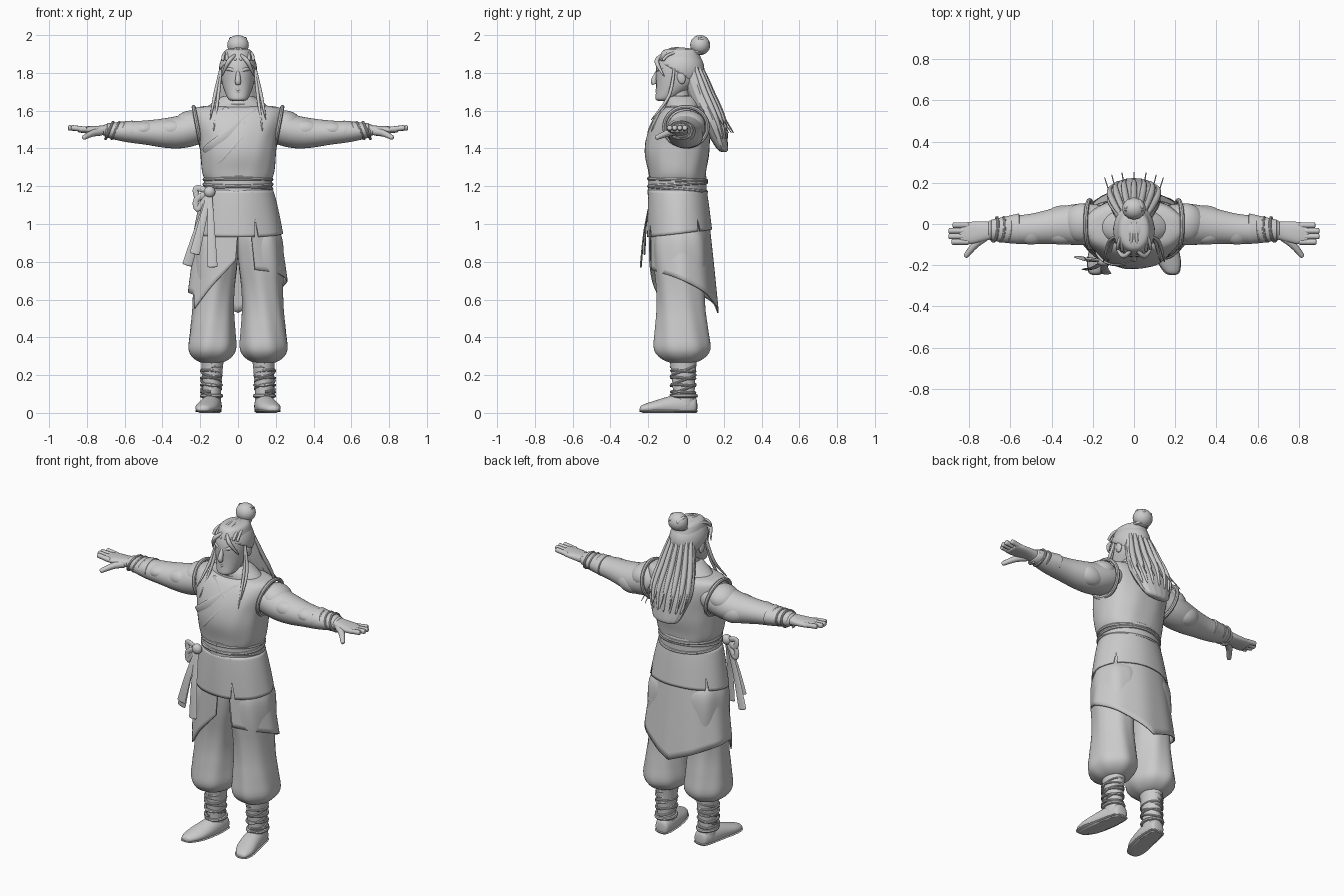
import bpy, bmesh
from math import sin, cos, pi, radians, copysign
from mathutils import Vector, Matrix, Euler

cube = bpy.data.objects.get("Cube")
if cube:
    bpy.data.objects.remove(cube)

GREY = (.6, .6, .6, 1)
clay = bpy.data.materials.new("plain_grey")
clay.use_nodes = True
clay.diffuse_color = GREY
clay.node_tree.nodes["Principled BSDF"].inputs["Base Color"].default_value = GREY

RIGHTWARD, FORWARD, UP = Vector((1, 0, 0)), Vector((0, -1, 0)), Vector((0, 0, 1))


def finish(name, mesh_builder, mirror=False, thickness=None):
    bmesh.ops.recalc_face_normals(mesh_builder, faces=mesh_builder.faces)
    mesh = bpy.data.meshes.new(name)
    mesh_builder.to_mesh(mesh)
    mesh_builder.free()
    mesh.materials.append(clay)
    part = bpy.data.objects.new(name, mesh)
    bpy.context.collection.objects.link(part)
    if thickness:
        part.modifiers.new("thickness", "SOLIDIFY").thickness = thickness
    if mirror:
        part.modifiers.new("mirror", "MIRROR")
    bpy.ops.object.select_all(action="DESELECT")
    bpy.context.view_layer.objects.active = part
    part.select_set(True)
    bpy.ops.object.shade_smooth_by_angle(angle=radians(40))


def sample(values, t):
    """Smooth curve through evenly spaced values, or a constant."""
    if not isinstance(values, list):
        return values
    last = len(values) - 1
    t = max(0, min(1, t)) * last
    i = min(int(t), last - 1)
    f = t - i
    a, b, c, d = [values[max(0, min(last, i + k))] for k in (-1, 0, 1, 2)]
    return b + ((c - a) * f + (a * 2 - b * 5 + c * 4 - d) * f ** 2 + ((b - c) * 3 + d - a) * f ** 3) / 2


def tube(name, path, radius, flat=1, facing=FORWARD, along=None, square=2, blunt=16,
         ripple=0, waves=9, sides=12, steps=24, **options):
    """Round-ended sweep; 'along' keeps all sections parallel."""
    path = [Vector(p) for p in path]
    builder, rings = bmesh.new(), []
    for step in range(steps + 1):
        t = (1 - cos(pi * step / steps)) / 2 if blunt else step / steps
        heading = along or sample(path, t + .01) - sample(path, t - .01)
        across = heading.cross(facing).normalized()
        outward = across.cross(heading).normalized() * sample(flat, t)
        size = sample(radius, t)
        if blunt:
            size *= max(.02, 1 - abs(2 * t - 1) ** blunt) ** .5
        ring = []
        for side in range(sides):
            a = 2 * pi * side / sides
            u, v = [copysign(abs(f) ** (2 / square), f) for f in (cos(a), sin(a))]
            swell = size * (1 + ripple * sin(waves * a + 6 * t))
            point = sample(path, t) + (across * u + outward * v) * swell
            point.z = max(0, point.z)
            ring.append(builder.verts.new(point))
        rings.append(ring)
    for low, high in zip(rings, rings[1:]):
        for i in range(sides):
            builder.faces.new((low[i - 1], low[i], high[i], high[i - 1]))
    builder.faces.new(rings[0])
    builder.faces.new(rings[-1])
    finish(name, builder, **options)


def body(name, path, radius, flat=1, along=UP, facing=FORWARD, **options):
    tube(name, path, radius, flat, facing, along, sides=56, steps=36, **options)


def ball(name, centre, size, turn=(0, 0, 0), **options):
    builder = bmesh.new()
    matrix = Matrix.LocRotScale(Vector(centre), Euler([radians(r) for r in turn]), Vector(size))
    bmesh.ops.create_uvsphere(builder, u_segments=28, v_segments=16, radius=1, matrix=matrix)
    finish(name, builder, **options)


def band(name, centre, wide, deep, cord, tilt=0, turns=1, rise=0, sideways=False, **options):
    """Cord wrapped around the waist or a limb."""
    path, count = [], 24 * turns
    for i in range(count + 1):
        a = 2 * pi * i / 24
        x, y, z = wide * sin(a), -deep * cos(a), tilt * cos(a) + rise * i / count
        path.append(Vector(centre) + Vector((z, x, y) if sideways else (x, y, z)))
    tube(name, path, cord, facing=RIGHTWARD if sideways else UP, blunt=0, sides=8, steps=2 * count, **options)


# Vest
WAIST, SHOULDER = 1.2, 1.63
VEST_PATH = [Vector((0, y, z)) for y, z in ((-.045, WAIST), (-.045, (WAIST + SHOULDER) / 2), (-.01, SHOULDER))]
VEST_WIDTH = [.16, .19, .2, .21, .24, .24]
VEST_FLAT = [.9, .8, .85, .8, .6, .45]
body("vest", VEST_PATH, VEST_WIDTH, VEST_FLAT, square=2.3, ripple=.006, waves=11)
body("vest_shoulders", [(0, -.01, 1.56), (0, -.02, 1.68)], [.22, .16, .08], [.5, .6, .9])


def on_chest(x, z):
    t = (z - WAIST) / (SHOULDER - WAIST)
    wide = sample(VEST_WIDTH, t)
    bulge = max(0, 1 - abs(x / wide) ** 2.3) ** (1 / 2.3)
    return Vector((x, sample(VEST_PATH, t).y - wide * sample(VEST_FLAT, t) * bulge, z))


def lapel(name, start, end, width):
    start, end = Vector(start), Vector(end)
    tube(name, [on_chest(*start.lerp(end, i / 8)) for i in range(9)], width, flat=.25)


lapel("outer_lapel", (.1, 1.6), (-.18, 1.38), .025)
lapel("lapel_seam", (.15, 1.6), (-.15, 1.27), .008)
lapel("inner_lapel", (-.08, 1.61), (.03, 1.52), .02)
band("collar", (0, -.02, 1.645), .09, .08, .014, tilt=-.01)
band("armhole_trim", (.215, 0, 1.515), .115, .105, .011, tilt=-.02, sideways=True, mirror=True)

# Waist sash, knot, bow and hanging tails
body("waist_sash", [(0, -.045, 1.16), (0, -.045, 1.26)], .18, .85)
for i, tilt in enumerate((.015, -.01, .005)):
    band(f"sash_fold_{i}", (0, -.045, 1.185 + i * .025), .178, .152, .01, tilt)
KNOT = Vector((-.15, -.18, 1.17))
ball("sash_knot", KNOT, (.03, .025, .03))
for i, droop in enumerate((.02, -.04)):
    loop = [KNOT, KNOT + Vector((-.07, .01, droop)), KNOT + Vector((-.06, .01, droop - .05)), KNOT]
    tube(f"bow_loop_{i}", loop, .016, flat=.5)
for i, tip in enumerate(((-.135, -.24, .77), (-.27, -.16, .78), (-.23, -.22, .84))):
    middle = KNOT.lerp(Vector(tip), .5) + FORWARD * .01
    tube(f"sash_tail_{i}", [KNOT, middle, tip], [.012, .02, .027], flat=.2, blunt=60)


# Coat skirts: cloth whose hem height follows the angle around the body
def skirt(name, hem, top, scale):
    builder, columns, rows, grid = bmesh.new(), 120, 14, []
    for column in range(columns):
        degrees = 360 * column / columns - 180
        a, line = radians(degrees), []
        for row in range(rows + 1):
            z = top + (hem(degrees) - top) * row / rows
            drop = WAIST - z
            flare = drop ** .7
            fold = scale + .02 * drop * sin(9 * a)
            wide, deep = (.17 + .16 * flare) * fold, (.145 + .06 * flare) * fold
            line.append(builder.verts.new((wide * sin(a), .05 * drop - .045 - deep * cos(a), z)))
        grid.append(line)
    for i, line in enumerate(grid):
        before = grid[i - 1]
        for row in range(rows):
            builder.faces.new((before[row], line[row], line[row + 1], before[row + 1]))
    finish(name, builder, thickness=.008)


def upper_hem(degrees):
    slit = degrees in (24, 126, -126)
    return 1.04 if slit else .95 - .02 * cos(radians(degrees))


def lower_hem(degrees):
    if degrees > 20:
        return .76 - .23 * (degrees / 180) ** 2
    if degrees > -3:
        return .97
    if degrees > -59:
        return .82 + .0047 * degrees
    return .53 + .11 * sin(radians(-degrees))


skirt("upper_skirt", upper_hem, 1.18, 1.03)
skirt("lower_skirt", lower_hem, 1.1, .97)

# Trousers, wrapped shins and shoes
body("trouser_legs", [(.11, -.03, 1), (.13, -.025, .6), (.14, -.02, .26)],
     [.1, .12, .12, .11, .11, .12, .125, .08], 1.18, ripple=.02, waves=7, mirror=True)
body("shins", [(.14, -.01, .03), (.135, -.015, .31)], [.05, .048, .055, .064], 1.2, blunt=40, mirror=True)
band("shin_wrap", (.143, -.015, .1), .052, .063, .007, .012, turns=4, rise=.15, mirror=True)
band("shin_wrap_crossing", (.14, -.015, .11), .054, .066, .006, -.016, turns=3, rise=.15, mirror=True)
body("shoes", [(.13, .06, .035), (.15, -.09, .035), (.187, -.245, .02)], [.04, .052, .058, .056, .03],
     [1.2, 1.2, .9, .6, .6], along=FORWARD, facing=UP, mirror=True)
body("soles", [(.13, .062, .01), (.15, -.09, .01), (.187, -.248, .01)], [.044, .055, .06, .058, .034],
     .15, along=FORWARD, facing=UP, mirror=True)
band("shoe_cuff", (.14, -.01, .09), .052, .063, .01, mirror=True)

# Arms, muscles and bracers
body("arms", [(.15, 0, 1.525), (.33, -.005, 1.485), (.52, -.025, 1.485), (.71, -.03, 1.495)],
     [.09, .1, .09, .075, .065, .045], [.9, .9, .85, .75], along=RIGHTWARD, facing=UP, blunt=60, mirror=True)
ball("deltoids", (.255, .005, 1.53), (.09, .095, .07), (0, 14, 0), mirror=True)
ball("biceps", (.36, -.05, 1.5), (.085, .05, .05), (0, 3, 4), mirror=True)
ball("triceps", (.35, .035, 1.47), (.085, .055, .06), (0, -8, -6), mirror=True)
ball("forearm_muscles", (.5, -.03, 1.5), (.075, .07, .045), (0, 4, 0), mirror=True)
body("bracers", [(.555, -.023, 1.49), (.695, -.03, 1.495)], [.075, .05], .77,
     along=RIGHTWARD, facing=UP, blunt=40, mirror=True)
band("bracer_wrap", (.59, -.026, 1.495), .058, .044, .007, .012, turns=3, rise=.1, sideways=True, mirror=True)

# Hands
body("palms", [(.68, -.03, 1.495), (.85, -.05, 1.5)], [.04, .048, .054, .05], [.8, .5, .35, .3],
     along=RIGHTWARD, facing=UP, square=2.4, mirror=True)
for i, reach in enumerate((.88, .9, .9, .885)):
    y = -.006 - i * .027
    tube(f"finger_{i}", [(.8, y, 1.5), (reach, y, 1.51)], .014, facing=UP, mirror=True)
tube("thumbs", [(.72, -.06, 1.49), (.77, -.1, 1.48), (.82, -.16, 1.455)], [.022, .018, .012], facing=UP, mirror=True)

# Neck, head and face
body("neck", [(0, -.02, 1.57), (0, -.045, 1.74)], [.075, .058, .06])
body("head", [(0, -.12, 1.65), (0, -.05, 1.745), (0, -.035, 1.84), (0, -.03, 1.93)],
     [.05, .084, .09, .07], [.95, 1.28, 1.35, 1.3], square=2.15)
tube("nose", [(0, -.148, 1.815), (0, -.17, 1.76), (0, -.165, 1.74)], [.008, .015, .013])
tube("brows", [(.01, -.152, 1.806), (.045, -.142, 1.82), (.078, -.095, 1.81)], [.007, .01, .005], mirror=True)
ball("eyes", (.035, -.14, 1.79), (.018, .008, .007), (0, 0, 18), mirror=True)
for i, height in enumerate((1.71, 1.7)):
    tube(f"lip_{i}", [(-.028, -.14, height), (0, -.156, height), (.028, -.14, height)], .006, facing=UP)
ball("ears", (.09, -.025, 1.775), (.011, .022, .034), (12, 0, 0), mirror=True)

# Hair cap cut along a sloping hairline, and top knot
cap = bmesh.new()
bmesh.ops.create_uvsphere(cap, u_segments=40, v_segments=24, radius=1, matrix=Matrix.LocRotScale(
    Vector((0, -.03, 1.82)), None, Vector((.1, .127, .115))))
bmesh.ops.bisect_plane(cap, geom=cap.verts[:] + cap.edges[:] + cap.faces[:], plane_co=(0, -.13, 1.855),
                       plane_no=(0, .6, 1), clear_inner=True)
finish("hair_cap", cap, thickness=.012)
ball("top_knot", (0, .075, 1.947), (.057, .053, .053))
band("top_knot_tie", (0, .055, 1.908), .036, .034, .011)
tube("knot_strands", [(0, .03, 1.92), (.038, .07, 1.98), (.02, .12, 1.96)], .009, mirror=True)

# Long hair down the back, with raised locks and loose strands
HAIR_PATH = [Vector(p) for p in ((0, .025, 1.85), (0, .075, 1.69), (0, .14, 1.54), (0, .2, 1.38))]
HAIR_WIDTH, HAIR_FLAT = [.07, .108, .13, .08], [.7, .6, .5, .35]
body("long_hair", HAIR_PATH, HAIR_WIDTH, HAIR_FLAT, ripple=.02, waves=14)


def on_hair(a, t):
    wide = sample(HAIR_WIDTH, t)
    return sample(HAIR_PATH, t) + wide * Vector((sin(a), sample(HAIR_FLAT, t) * cos(a), 0))


for i in range(-3, 4):
    a = radians(22 * i)
    lock = [on_hair(a, t / 6) for t in range(6)]
    tube(f"hair_lock_{i + 3}", lock, [.008, .015, .014, .006])
    tip = lock[-1] + Vector((.05 * sin(a), .035, .03))
    tube(f"stray_hair_{i + 3}", lock[1:4] + [tip], .003, sides=6)

# Locks beside the face, fringe and combed strands
for i in range(2):
    drift, low = Vector((.018 * i, 0, 0)), 1.49 + .06 * i
    side = [Vector((.088, -.06, 1.84)), Vector((.105, -.09, 1.68)) + drift, Vector((.13, -.185, low)) + drift]
    tube(f"side_lock_{i}", side, [.006, .009, .003], mirror=True)
tube("fringe", [(.008, -.12, 1.9), (.05, -.155, 1.86), (.088, -.115, 1.78)], [.006, .012, .003], mirror=True)
for i in range(4):
    x, fall = .015 + i * .022, i * .008
    tube(f"combed_lock_{i}", [(x, fall - .148, 1.865), (x * .9, -.08, 1.925 - fall), (x * .35, .04, 1.92)],
         .008, facing=RIGHTWARD, mirror=True)
